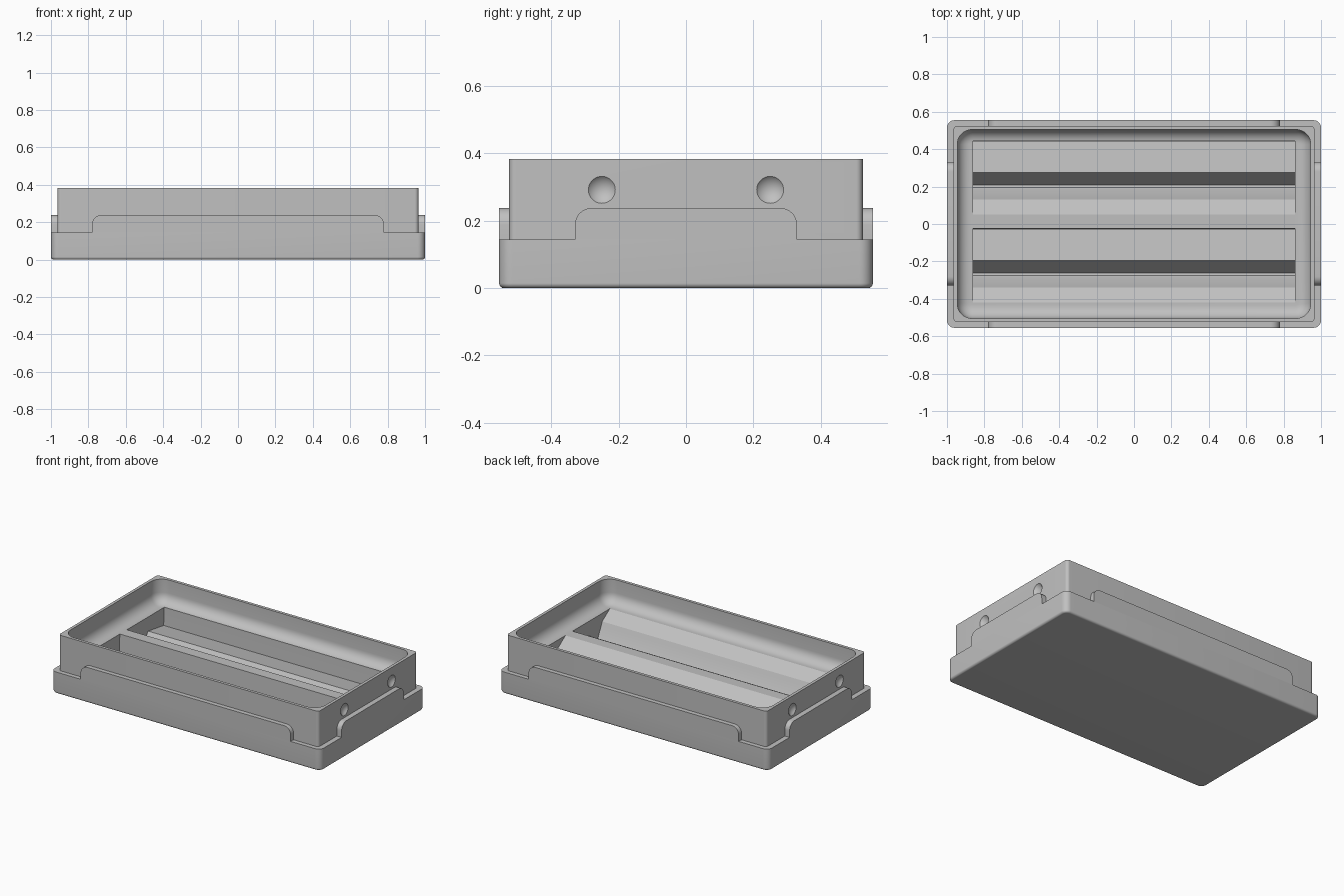
import bpy, bmesh, math
from mathutils import Matrix, Vector

cube = bpy.data.objects.get("Cube")
if cube:
    bpy.data.objects.remove(cube, do_unlink=True)

grey = bpy.data.materials.new("light_grey")
grey.use_nodes = True
COLOUR = (0.53, 0.53, 0.53, 1)
grey.diffuse_color = COLOUR
for node in grey.node_tree.nodes:
    if node.type == 'BSDF_PRINCIPLED':
        node.inputs["Base Color"].default_value = COLOUR


def finish(name, bm, helper=False):
    bmesh.ops.recalc_face_normals(bm, faces=bm.faces)
    mesh = bpy.data.meshes.new(name)
    bm.to_mesh(mesh)
    bm.free()
    mesh.materials.append(grey)
    obj = bpy.data.objects.new(name, mesh)
    bpy.context.collection.objects.link(obj)
    if helper:
        obj.hide_render = True
        obj.hide_viewport = True
    return obj


def rounded_box(name, hx, hy, z0, z1, corner, bottom=0, helper=False):
    """Box with rounded upright edges and, if asked, a rounded bottom rim."""
    bm = bmesh.new()
    bmesh.ops.create_cube(bm, size=1, matrix=Matrix.Translation((0, 0, (z0 + z1) / 2))
                          @ Matrix.Diagonal((2 * hx, 2 * hy, z1 - z0, 1)))
    upright = [e for e in bm.edges if abs(e.verts[0].co.z - e.verts[1].co.z) > 0.01]
    bmesh.ops.bevel(bm, geom=upright, offset=corner, segments=8, profile=0.5, affect='EDGES')
    if bottom:
        rim = [e for e in bm.edges if all(abs(v.co.z - z0) < 1e-5 for v in e.verts)]
        bmesh.ops.bevel(bm, geom=rim, offset=bottom, segments=8, profile=0.5, affect='EDGES')
    return finish(name, bm, helper)


def extrude(name, points, direction, helper=False):
    """Prism from a closed outline of 3D points."""
    bm = bmesh.new()
    face = bm.faces.new([bm.verts.new(p) for p in points])
    res = bmesh.ops.extrude_face_region(bm, geom=[face])
    verts = [g for g in res["geom"] if isinstance(g, bmesh.types.BMVert)]
    bmesh.ops.translate(bm, verts=verts, vec=Vector(direction))
    return finish(name, bm, helper)


def cut(target, cutter):
    mod = target.modifiers.new(cutter.name, 'BOOLEAN')
    mod.operation = 'DIFFERENCE'
    mod.solver = 'EXACT'
    mod.object = cutter


FLOOR, SEAM, TOP, TAB_TOP = 0.225, 0.145, 0.383, 0.238

# Base and upper walls
base = rounded_box("base", 1, 0.555, 0, SEAM, 0.04, 0.015)
walls = rounded_box("upper_walls", 0.965, 0.525, SEAM, TOP, 0.02)

# Rounded tray hollow
hollow = rounded_box("hollow_cutter", 0.945, 0.505, FLOOR, 0.6, 0.08, 0.07, True)
cut(walls, hollow)

# Two stepped holding grooves: (offset across, depth)
groove = [(0, -0.05), (0, 0), (0.08, 0.055), (0.135, 0.17), (0.145, 0.183), (0.158, 0.185),
          (0.225, 0.095), (0.39, 0.12), (0.395, 0), (0.395, -0.05)]
for label, start in (("back", 0.05), ("front", -0.42)):
    outline = [(-0.86, start + y, FLOOR - d) for y, d in groove]
    cutter = extrude(label + "_groove_cutter", outline, (1.72, 0, 0), True)
    cut(walls, cutter)
    cut(base, cutter)

# Shallow round dimples in both ends
rim, depth = 0.04, 0.018
radius = (rim ** 2 + depth ** 2) / (2 * depth)
for side in (-1, 1):
    for y in (-0.25, 0.25):
        bm = bmesh.new()
        bmesh.ops.create_uvsphere(bm, u_segments=48, v_segments=32, radius=radius,
                                  matrix=Matrix.Translation((side * (0.965 - depth + radius), y, 0.292))
                                  @ Matrix.Rotation(math.pi / 2, 4, 'Y'))
        cut(walls, finish("dimple_cutter", bm, True))


# Raised tabs on all four sides
def tab_outline(half, r=0.05):
    arc = [(half - r + r * math.cos(a), TAB_TOP - r + r * math.sin(a))
           for a in [i * math.pi / 16 for i in range(9)]]
    right = [(half, SEAM)] + arc
    return right + [(-u, z) for u, z in reversed(right)]


tabs = []
for label, side in (("front", -1), ("back", 1)):
    tabs.append(extrude(label + "_tab", [(u, side * 0.525, z) for u, z in tab_outline(0.78)],
                        (0, side * 0.03, 0)))
for label, side in (("right", -1), ("left", 1)):
    tabs.append(extrude(label + "_tab", [(side * 0.965, u, z) for u, z in tab_outline(0.33)],
                        (side * 0.035, 0, 0)))

# Apply the cuts and shade smoothly with crisp edges
for obj in [base, walls] + tabs:
    bpy.ops.object.select_all(action='DESELECT')
    obj.select_set(True)
    bpy.context.view_layer.objects.active = obj
    for mod in list(obj.modifiers):
        bpy.ops.object.modifier_apply(modifier=mod.name)
    bpy.ops.object.shade_smooth_by_angle(angle=math.radians(25))

# Remove the spent cutters
for obj in list(bpy.data.objects):
    if "_cutter" in obj.name:
        bpy.data.objects.remove(obj, do_unlink=True)
